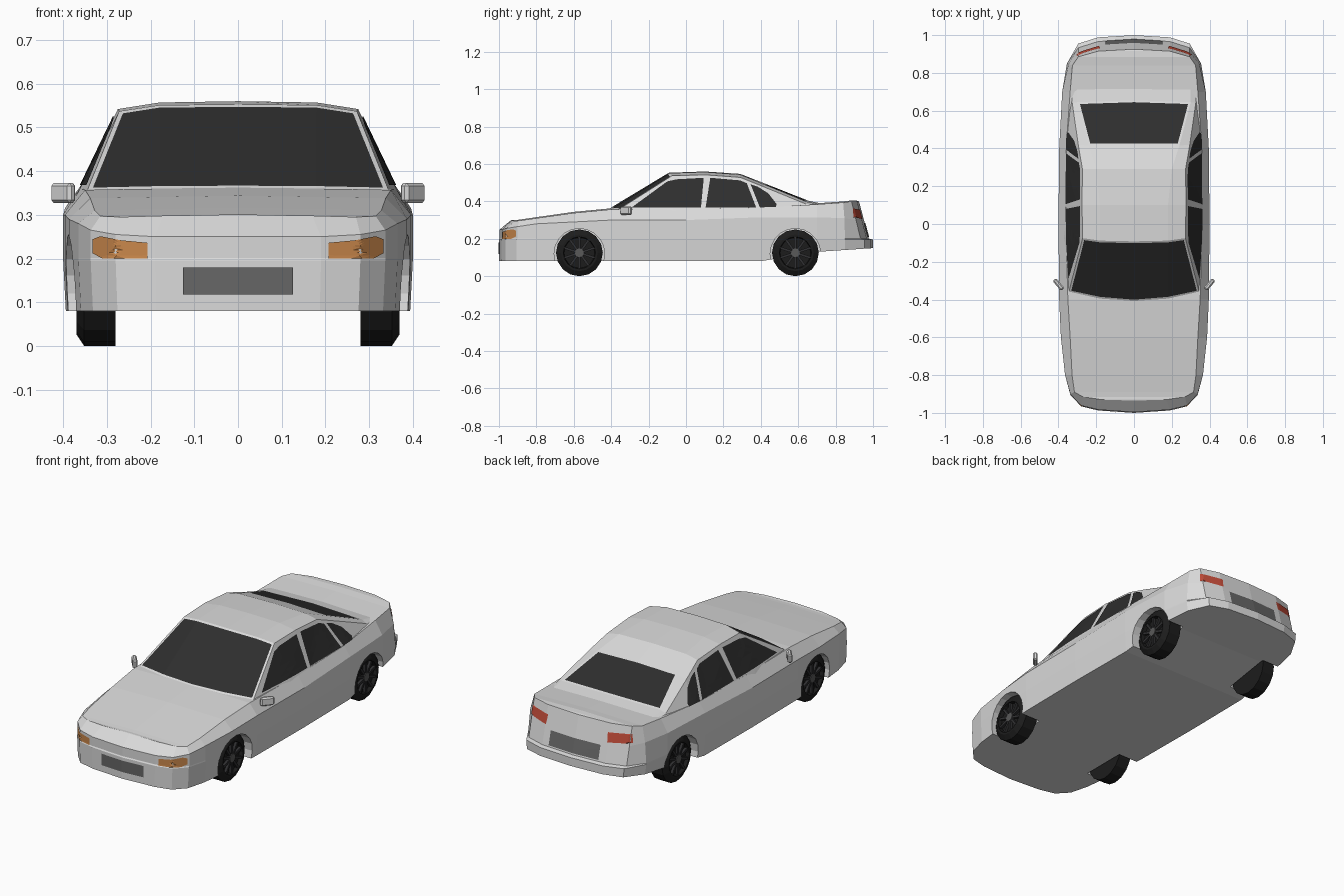
import bpy, bmesh, math
from mathutils import Vector, Matrix
from mathutils.bvhtree import BVHTree

if "Cube" in bpy.data.objects:
    bpy.data.objects.remove(bpy.data.objects["Cube"])


def material(name, r, g, b):
    m = bpy.data.materials.new(name)
    m.diffuse_color = (r, g, b, 1)
    m.use_nodes = True
    m.node_tree.nodes["Principled BSDF"].inputs["Base Color"].default_value = m.diffuse_color
    return m


PAINT = material("body_paint", 0.70, 0.70, 0.70)
GLASS = material("dark_glass", 0.027, 0.027, 0.027)
TYRE = material("tyre_rubber", 0.012, 0.012, 0.012)
RIM = material("rim_dark", 0.03, 0.03, 0.032)
HUB = material("hub_grey", 0.10, 0.10, 0.10)
AMBER = material("lamp_amber", 0.58, 0.24, 0.07)
RED = material("lamp_red", 0.52, 0.07, 0.04)
PLATE = material("plate_grey", 0.135, 0.135, 0.135)


def to_object(name, bm, *mats):
    mesh = bpy.data.meshes.new(name)
    bm.to_mesh(mesh)
    ob = bpy.data.objects.new(name, mesh)
    bpy.context.collection.objects.link(ob)
    for m in mats:
        mesh.materials.append(m)
    return ob


def loft(rings, closed, glass=lambda i, j: False):
    """Skin a list of rings; faces chosen by the glass rule get material 1."""
    bm = bmesh.new()
    vs = [[bm.verts.new(p) for p in ring] for ring in rings]
    n = len(rings[0])
    for i in range(len(rings) - 1):
        for j in range(n if closed else n - 1):
            k = (j + 1) % n
            f = bm.faces.new((vs[i][j], vs[i][k], vs[i + 1][k], vs[i + 1][j]))
            f.material_index = int(glass(i, j))
    bmesh.ops.remove_doubles(bm, verts=bm.verts[:], dist=0.0008)
    bmesh.ops.recalc_face_normals(bm, faces=bm.faces[:])
    return bm


def both_sides(half):
    return half + [(-x, y, z) for x, y, z in reversed(half)]


# Lower body: outline point x, y, crease height, crease inset, shoulder x, y, z
OUTLINE = [
    (0, -1.0, .25, 0, 0, -.935, .30),
    (.19, -.987, .25, 0, .17, -.93, .298),
    (.28, -.965, .255, 0, .27, -.915, .295),
    (.337, -.905, .265, 0, .315, -.89, .297),
    (.365, -.80, .28, 0, .328, -.80, .31),
    (.387, -.60, .29, 0, .338, -.60, .338),
    (.396, -.40, .30, 0, .35, -.40, .357),
    (.40, 0, .30, 0, .362, 0, .36),
    (.396, .40, .315, 0, .36, .40, .367),
    (.38, .70, .315, 0, .338, .70, .384),
    (.355, .85, .31, .3, .326, .84, .394),
    (.295, .955, .30, .5, .295, .885, .40),
    (.19, .988, .30, .5, .19, .915, .40),
    (0, 1.0, .30, .5, 0, .925, .40),
]
rings = []
for x, y, zc, t, sx, sy, sz in OUTLINE:
    zb = .08 if y < .65 else .13 + .02 * (y - .7) / .3
    step = .022 if y > .9 else (-.004 if y < -.85 else 0)   # bumper ledges
    cx, cy = x + (sx - x) * t, y - step + (sy - y + step) * t
    rings.append(both_sides([
        (0, y, zb), (x * .985, y, zb), (x, y, .195), (x, y - step, .201),
        (cx, cy, zc), (sx, sy, sz), (0, sy, sz + .006 * sx / .35)]))
body_bm = loft(rings, True)
body_tree = BVHTree.FromBMesh(body_bm)
body = to_object("lower_body", body_bm, PAINT)

# Wheel arches cut from the lower body
WHEELS = [(s, y) for s in (1, -1) for y in (-.57, .585)]
for s, y in WHEELS:
    bpy.ops.mesh.primitive_cylinder_add(vertices=20, radius=.135, depth=.23,
                                        location=(s * .385, y, .12),
                                        rotation=(0, math.pi / 2, 0))
    cutter = bpy.context.object
    cutter.name = "arch_cutter"
    cutter.hide_render = True
    mod = body.modifiers.new("arch", 'BOOLEAN')
    mod.operation = 'DIFFERENCE'
    mod.solver = 'EXACT'
    mod.object = cutter
    bpy.context.view_layer.objects.active = body
    bpy.ops.object.modifier_apply(modifier=mod.name)
    bpy.data.objects.remove(cutter)

# Cabin: belt, roof edge, roof mid and centre line at each rib
RIBS = [
    [(.352, -.36, .34), (.345, -.36, .356), (.18, -.395, .36), (0, -.41, .361)],
    [(.372, -.07, .34), (.272, -.075, .537), (.18, -.088, .551), (0, -.092, .553)],
    [(.372, .10, .34), (.275, .10, .542), (.18, .10, .557), (0, .10, .56)],
    [(.372, .29, .34), (.273, .29, .528), (.20, .29, .543), (0, .29, .547)],
    [(.367, .45, .35), (.295, .42, .476), (.24, .415, .492), (0, .415, .498)],
    [(.347, .64, .36), (.327, .64, .386), (.30, .645, .398), (0, .655, .403)],
    [(.335, .74, .36), (.325, .74, .375), (.30, .74, .380), (0, .75, .384)],
]
cabin_bm = loft([both_sides(r) for r in RIBS], False,
                lambda i, j: (i == 0 and 1 <= j <= 5) or (i == 4 and 2 <= j <= 4))
cabin_tree = BVHTree.FromBMesh(cabin_bm)
# Windscreen and rear window as inset glass
for front in (True, False):
    panes = [f for f in cabin_bm.faces if f.material_index == 1
             and (f.calc_center_median().y < .1) == front]
    rim = bmesh.ops.inset_region(cabin_bm, faces=panes, thickness=.011,
                                 use_even_offset=True, use_boundary=True)
    for f in rim["faces"]:
        f.material_index = 0
to_object("cabin", cabin_bm, PAINT, GLASS)


def panel(name, pts, tree, direction, mat):
    """Drape a flat outline onto a surface along a direction."""
    d = Vector(direction)
    place = (lambda a, b: Vector((0, a, b))) if d.x else (lambda a, b: Vector((a, 0, b)))
    bm = bmesh.new()
    ring = [bm.verts.new(place(*p)) for p in pts]
    mid = bm.verts.new(sum((v.co for v in ring), Vector()) / len(ring))
    for a, b in zip(ring, ring[1:] + ring[:1]):
        bm.faces.new((mid, a, b))
    bmesh.ops.subdivide_edges(bm, edges=bm.edges[:], cuts=3, use_grid_fill=True)
    for v in bm.verts:
        hit = tree.ray_cast(v.co - d * 2, d)[0]
        if hit:
            v.co = hit - d * .0035
    for f in bm.faces:
        f.normal_update()
        if f.normal.dot(d) > 0:
            f.normal_flip()
    to_object(name, bm, mat)


# Side windows
SIDE_WINDOWS = {
    "front_window": [(-.29, .368), (-.10, .507), (-.05, .518), (.095, .526), (.08, .368)],
    "rear_door_window": [(.105, .368), (.13, .526), (.29, .512), (.325, .497), (.375, .368)],
    "quarter_window": [(.395, .368), (.345, .492), (.385, .478), (.44, .443), (.485, .385), (.48, .37)],
}
HEADLAMP = [(.207, .20), (.207, .236), (.27, .242), (.315, .251), (.333, .244), (.333, .212), (.31, .20)]
TAIL_LAMP = [(.185, .305), (.18, .355), (.30, .362), (.306, .315)]
for s, side in ((1, "right"), (-1, "left")):
    for name, pts in SIDE_WINDOWS.items():
        panel(f"{side}_{name}", pts, cabin_tree, (-s, 0, 0), GLASS)
    panel(f"{side}_headlamp", [(s * x, z) for x, z in HEADLAMP], body_tree, (0, 1, 0), AMBER)
    panel(f"{side}_tail_lamp", [(s * x, z) for x, z in TAIL_LAMP], body_tree, (0, -1, 0), RED)

# Blank number plates
panel("front_plate", [(-.126, .118), (0, .118), (.126, .118), (.126, .18), (0, .18), (-.126, .18)],
      body_tree, (0, 1, 0), PLATE)
panel("rear_plate", [(-.15, .21), (0, .21), (.15, .21), (.15, .285), (0, .285), (-.15, .285)],
      body_tree, (0, -1, 0), PLATE)

# Wheels: turned tyre, spokes and hub
TYRE_PROFILE = [(.28, 0), (.28, .125), (.352, .125), (.37, .098), (.37, .086), (.35, .082), (.35, 0)]
for s, y in WHEELS:
    label = ("right" if s > 0 else "left") + ("_front" if y < 0 else "_rear")
    turns = [2 * math.pi * k / 16 for k in range(17)]
    tyre = loft([[(s * x, y + r * math.sin(a), .125 + r * math.cos(a))
                  for x, r in TYRE_PROFILE] for a in turns], False)
    to_object(label + "_tyre", tyre, TYRE)
    spokes = bmesh.new()
    for k in range(10):
        m = (Matrix.Translation((s * .357, y, .125)) @ Matrix.Rotation(k * math.pi / 5, 4, 'X')
             @ Matrix.Translation((0, 0, .05)) @ Matrix.Diagonal((.014, .013, .068, 1)))
        bmesh.ops.create_cube(spokes, size=1, matrix=m)
    to_object(label + "_spokes", spokes, RIM)
    hub = bmesh.new()
    bmesh.ops.create_cone(hub, cap_ends=True, segments=10, radius1=.024, radius2=.024, depth=.018,
                          matrix=Matrix.Translation((s * .359, y, .125)) @ Matrix.Rotation(math.pi / 2, 4, 'Y'))
    to_object(label + "_hub", hub, HUB)

# Door mirrors
for s, side in ((1, "right"), (-1, "left")):
    bm = bmesh.new()
    bmesh.ops.create_cube(bm, size=1, matrix=Matrix.Translation((s * .4, -.32, .35))
                          @ Matrix.Rotation(s * math.radians(50), 4, 'Z')
                          @ Matrix.Diagonal((.07, .024, .046, 1)))
    bmesh.ops.bevel(bm, geom=bm.edges[:], offset=.007, segments=1, affect='EDGES')
    to_object(side + "_door_mirror", bm, PAINT)
